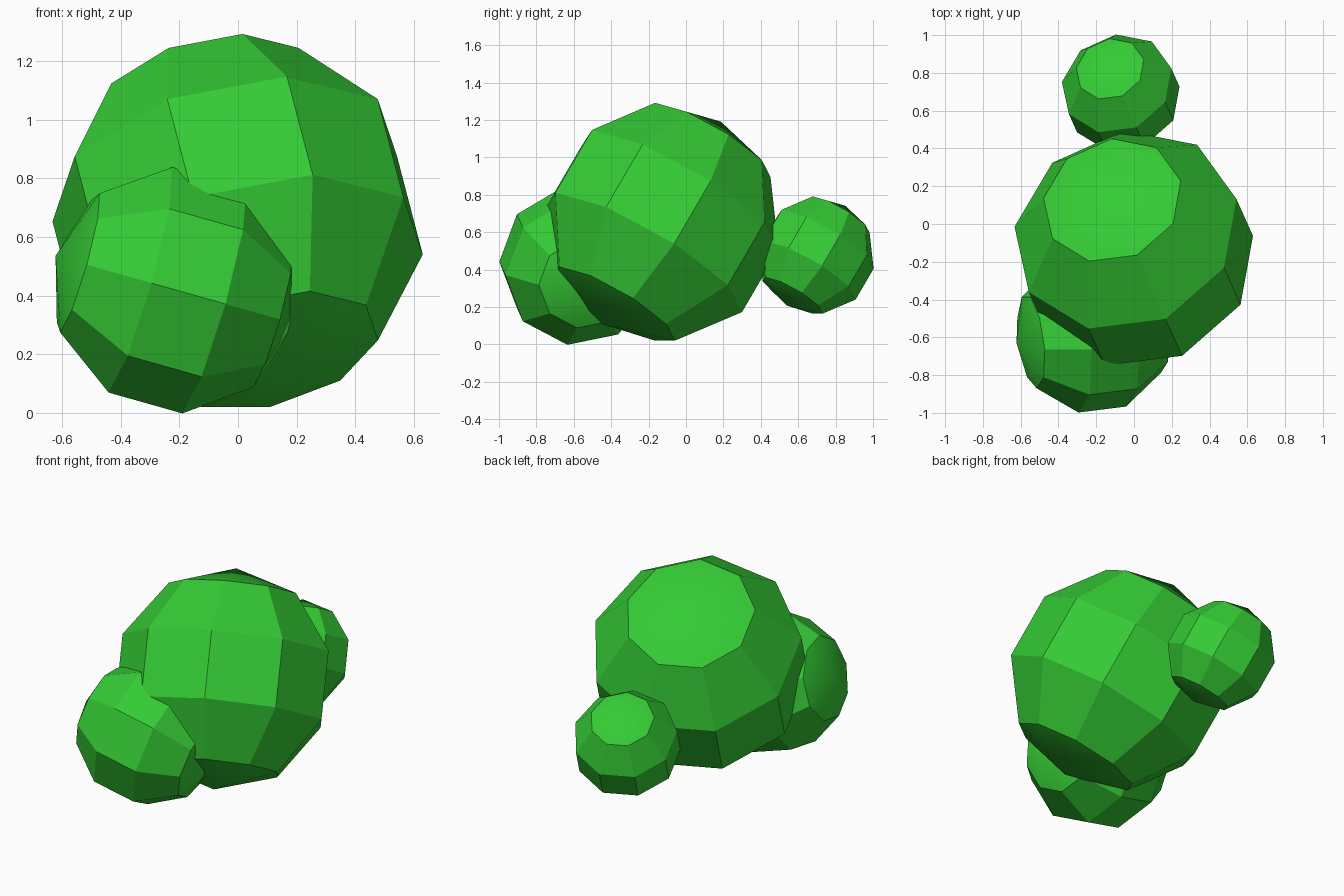
import bpy, bmesh
from math import atan2, radians
from mathutils import Matrix, Vector

if "Cube" in bpy.data.objects:
    bpy.data.objects.remove(bpy.data.objects["Cube"])

leaf_mat = bpy.data.materials.new("leaf_green")
leaf_mat.diffuse_color = (0.035, 0.6, 0.035, 1)
leaf_mat.use_nodes = True
leaf_mat.node_tree.nodes["Principled BSDF"].inputs["Base Color"].default_value = leaf_mat.diffuse_color


def clump(name, centre, radius, axis, seam):
    """Low-poly sphere (9 sides, 5 bands) tilted so its poles lie on axis."""
    bm = bmesh.new()
    bmesh.ops.create_uvsphere(bm, u_segments=9, v_segments=5, radius=radius)
    # turn one meridian onto local x
    v = next(v for v in bm.verts if v.co.xy.length > radius * 0.3)
    phase = Matrix.Rotation(-atan2(v.co.y, v.co.x), 4, 'Z')
    # local frame: z along the axis, x towards the seam
    z = Vector(axis).normalized()
    s = Vector(seam)
    x = (s - z * s.dot(z)).normalized()
    frame = Matrix((x, z.cross(x), z)).transposed().to_4x4()
    bm.transform(frame @ phase)
    mesh = bpy.data.meshes.new(name)
    bm.to_mesh(mesh)
    bm.free()
    mesh.materials.append(leaf_mat)
    ob = bpy.data.objects.new(name, mesh)
    bpy.context.collection.objects.link(ob)
    ob.location = centre
    # facets stay crisp, only the shallow pole fans blend
    bpy.ops.object.select_all(action='DESELECT')
    ob.select_set(True)
    bpy.context.view_layer.objects.active = ob
    bpy.ops.object.shade_smooth_by_angle(angle=radians(25))
    return ob


# Main bush and its small copy behind share the same tilt
tilt, seam = (-0.22, 0.49, 0.84), (0.13, -0.29, 0.204)
clump("large_clump", (0, -0.13, 0.65), 0.643, tilt, seam)
clump("back_clump", (-0.07, 0.695, 0.475), 0.317, tilt, seam)

# Front clump lies on its side
clump("front_clump", (-0.215, -0.58, 0.42), 0.426, (-0.955, -0.12, 0.27), (0, -1, 0))
